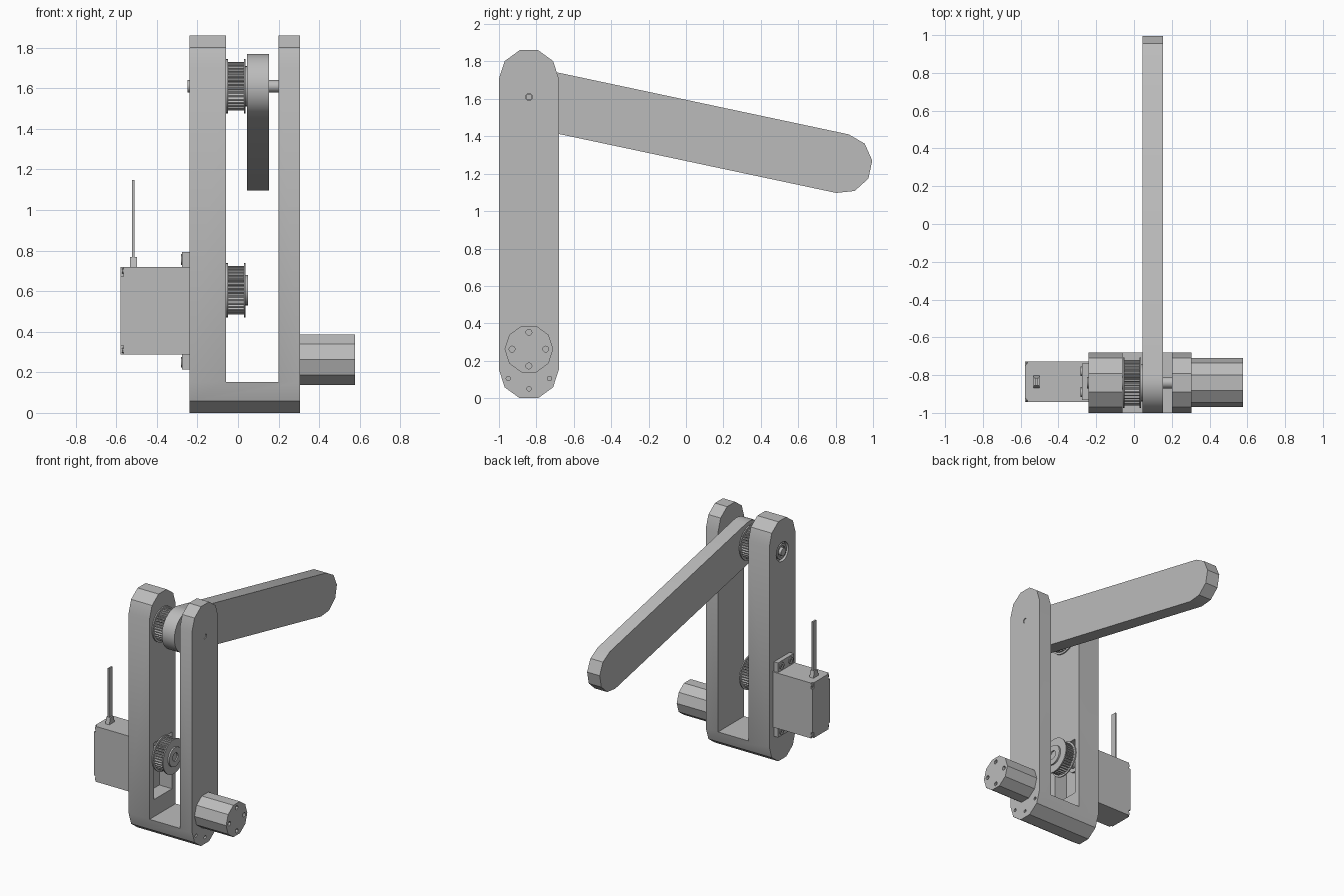
import bpy
from math import sin, cos, pi, radians

if "Cube" in bpy.data.objects:
    bpy.data.objects.remove(bpy.data.objects["Cube"], do_unlink=True)

GREY = (0.5, 0.5, 0.5, 1)
mat = bpy.data.materials.new("plain grey")
mat.use_nodes = True
mat.diffuse_color = GREY
mat.node_tree.nodes["Principled BSDF"].inputs["Base Color"].default_value = GREY

MID = -0.84        # depth of the column centre line
PIVOT = 1.61       # height of the arm axle
DRIVE = 0.605      # height of the servo shaft
R = 0.16           # half width of column and arm


def prism(name, pts, x0, x1):
    """Extrude a (y, z) outline along x."""
    n = len(pts)
    verts = [(x, y, z) for x in (x0, x1) for y, z in pts]
    faces = [tuple(reversed(range(n))), tuple(range(n, 2 * n))]
    faces += [(i, (i + 1) % n, n + (i + 1) % n, n + i) for i in range(n)]
    mesh = bpy.data.meshes.new(name)
    mesh.from_pydata(verts, [], faces)
    mesh.materials.append(mat)
    ob = bpy.data.objects.new(name, mesh)
    bpy.context.collection.objects.link(ob)
    return ob


def arc(y, z, r, start, end, steps):
    angles = [radians(start + (end - start) * i / steps) for i in range(steps + 1)]
    return [(y + r * cos(a), z + r * sin(a)) for a in angles]


def disc(name, z, r, x0, x1, n=24, y=MID):
    return prism(name, arc(y, z, r, 0, 360, n)[:-1], x0, x1)


def box(name, x0, x1, y0, y1, z0, z1):
    return prism(name, [(y0, z0), (y1, z0), (y1, z1), (y0, z1)], x0, x1)


def cut(ob, *cutters):
    """Subtract each cutter from the part, then drop the cutter."""
    bpy.context.view_layer.objects.active = ob
    for c in cutters:
        mod = ob.modifiers.new("cut", "BOOLEAN")
        mod.operation, mod.solver, mod.object = "DIFFERENCE", "EXACT", c
        bpy.ops.object.modifier_apply(modifier=mod.name)
        bpy.data.objects.remove(c, do_unlink=True)


def smooth(ob):
    bpy.ops.object.select_all(action="DESELECT")
    ob.select_set(True)
    bpy.context.view_layer.objects.active = ob
    bpy.ops.object.shade_smooth_by_angle(angle=radians(30))


# U-shaped frame with rounded ends
outline = arc(MID, 1.708, R, 0, 180, 5) + arc(MID, 0.152, R, 180, 360, 5)
frame = prism("frame", outline, -0.24, 0.305)
cut(frame,
    box("gap", -0.06, 0.2, -1.1, -0.6, 0.152, 2),
    box("servo_window", -0.3, 0, -0.945, -0.725, 0.285, 0.725),
    disc("axle_hole", PIVOT, 0.019, 0.1, 0.4, 12),
    disc("bearing_seat", PIVOT, 0.075, -0.3, -0.215))
for dy, z in ((-0.11, 0.105), (0, 0.05), (0.11, 0.105)):
    cut(frame, disc("bolt_hole", z, 0.012, 0.25, 0.4, 12, MID + dy))

# Bearing ring and axle
bearing = disc("bearing", PIVOT, 0.058, -0.235, -0.21)
cut(bearing, disc("bore", PIVOT, 0.042, -0.3, -0.225))
axle = disc("axle", PIVOT, 0.03, -0.25, 0.2, 16)
axle_tip = disc("axle_tip", PIVOT, 0.017, 0.19, 0.3, 12)

# Swinging arm: outline drawn level, then tilted down about the axle
level = arc(0, 0, R, 90, 270, 16) + arc(1.714, 0, R, -90, 90, 5)
t = radians(-12)
arm = prism("arm", [(MID + u * cos(t) - v * sin(t), PIVOT + u * sin(t) + v * cos(t))
                    for u, v in level], 0.045, 0.153)


# Toothed belt pulleys
def pulley(name, z, hub_end, hub_r):
    teeth = []
    for i in range(36):
        for step, r in ((0, 0.108), (0.25, 0.12), (0.6, 0.12), (0.85, 0.108)):
            a = 2 * pi * (i + step) / 36
            teeth.append((MID + r * cos(a), z + r * sin(a)))
    prism(name + "_teeth", teeth, -0.052, 0.032)
    disc(name + "_inner_flange", z, 0.134, -0.058, -0.049, 32)
    disc(name + "_outer_flange", z, 0.134, 0.029, 0.038, 32)
    return disc(name + "_hub", z, hub_r, 0.034, hub_end)


pulley("upper_pulley", PIVOT, 0.047, 0.1)
hub = pulley("lower_pulley", DRIVE, 0.05, 0.075)
cut(hub, disc("bore", DRIVE, 0.032, 0.04, 0.1, 16))

# Servo: case with notched corners, mounting flange and shaft
case = box("servo_case", -0.578, -0.165, -0.942, -0.728, 0.288, 0.718)
for y in (-0.942, -0.728):
    for z in (0.288, 0.718):
        cut(case, box("notch", -0.6, -0.565, y - 0.018, y + 0.018, z - 0.045, z + 0.045))
        disc("case_screw", 0.503 + (z - 0.503) * 0.91, 0.013, -0.572, -0.56, 10,
             -0.835 + (y + 0.835) * 0.87)
flange = box("servo_flange", -0.275, -0.24, -0.932, -0.738, 0.213, 0.793)
for dy in (-0.055, 0.055):
    for z in (0.25, 0.756):
        grommet = disc("flange_grommet", z, 0.026, -0.282, -0.25, 16, -0.835 + dy)
        cut(grommet, disc("bore", z, 0.011, -0.3, -0.27, 12, -0.835 + dy))
disc("servo_boss", DRIVE, 0.065, -0.17, -0.15)
disc("servo_shaft", DRIVE, 0.035, -0.16, -0.05)

# Servo cable and its strain relief
prism("cable_boot", [(-0.868, 0.715), (-0.802, 0.715), (-0.815, 0.768), (-0.855, 0.768)],
      -0.533, -0.499)
box("cable", -0.522, -0.51, -0.856, -0.814, 0.76, 1.148)

# Ten-sided side post with four bolt holes
post = disc("side_post", 0.262, 0.13, 0.3, 0.577, 10)
for dy, dz in ((0.09, 0), (-0.09, 0), (0, 0.09), (0, -0.09)):
    cut(post, disc("bolt_hole", 0.262 + dz, 0.016, 0.5, 0.7, 12, MID + dy))

for ob in list(bpy.context.collection.objects):
    if ob.type == "MESH":
        smooth(ob)
